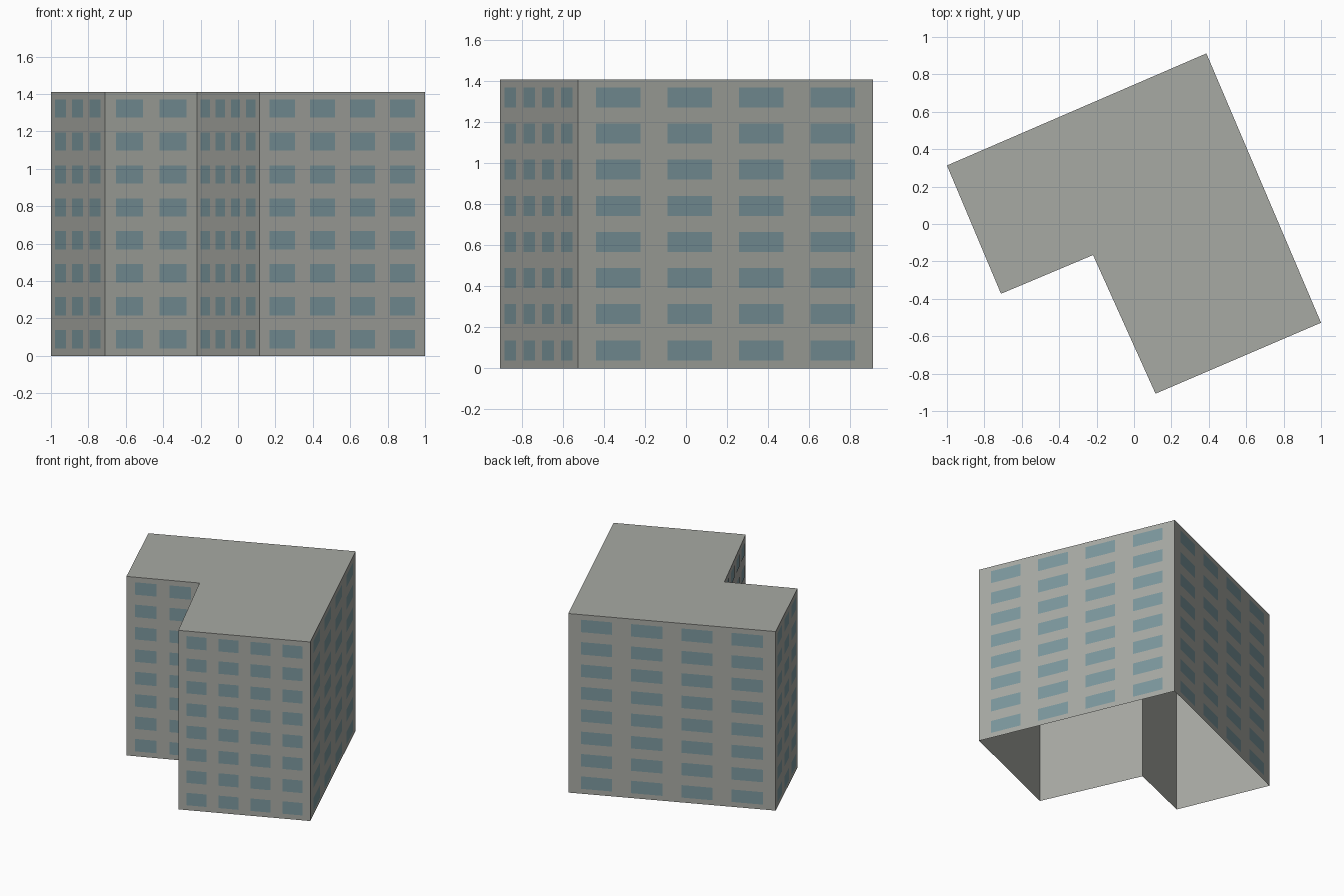
import bpy
import bmesh
from mathutils import Vector

cube = bpy.data.objects.get("Cube")
if cube:
    bpy.data.objects.remove(cube, do_unlink=True)

HEIGHT = 1.41
FLOORS = 8
PROUD = 0.002

# L-shaped plan, counter-clockwise, with the window columns of the wall
# that starts at each corner
PLAN = [
    ("right_end_wall", (-1.0, 0.313), 3),
    ("recessed_front_wall", (-0.711, -0.373), 2),
    ("recess_side_wall", (-0.219, -0.166), 4),
    ("front_wall", (0.115, -0.907), 4),
    ("left_wall", (1.0, -0.528), 4),
    ("back_wall", (0.387, 0.912), 4),
]


def make_material(name, colour):
    mat = bpy.data.materials.new(name)
    mat.use_nodes = True
    mat.diffuse_color = (*colour, 1)
    bsdf = next(n for n in mat.node_tree.nodes if n.type == "BSDF_PRINCIPLED")
    bsdf.inputs["Base Color"].default_value = (*colour, 1)
    bsdf.inputs["Roughness"].default_value = 0.8
    return mat


def make_object(name, bm, mat):
    mesh = bpy.data.meshes.new(name)
    bm.to_mesh(mesh)
    bm.free()
    mesh.materials.append(mat)
    obj = bpy.data.objects.new(name, mesh)
    bpy.context.collection.objects.link(obj)
    return obj


def spans(length, count, gap):
    """Start and end of evenly spaced panes, with a margin of 0.4 pane."""
    pane = length / (count + gap * (count - 1) + 0.8)
    starts = [pane * (0.4 + i * (1 + gap)) for i in range(count)]
    return [(s, s + pane) for s in starts]


concrete = make_material("grey concrete", (0.39, 0.40, 0.37))
glass = make_material("blue grey glass", (0.20, 0.31, 0.34))

# Building shell: walls and roof, open underneath
corners = [Vector((x, y, 0)) for _, (x, y), _ in PLAN]
up = Vector((0, 0, HEIGHT))
bm = bmesh.new()
low = [bm.verts.new(c) for c in corners]
high = [bm.verts.new(c + up) for c in corners]
for i in range(len(PLAN)):
    j = (i + 1) % len(PLAN)
    bm.faces.new((low[i], low[j], high[j], high[i]))
bm.faces.new(high)
make_object("building_shell", bm, concrete)

# Window panes: thin plates in a grid on every wall
for i, (name, _, columns) in enumerate(PLAN):
    start, end = corners[i], corners[(i + 1) % len(PLAN)]
    along = (end - start).normalized()
    outward = along.cross(Vector((0, 0, 1))) * PROUD
    bm = bmesh.new()
    for a, b in spans((end - start).length, columns, 0.6):
        for z0, z1 in spans(HEIGHT, FLOORS, 0.8):
            quad = ((a, z0), (b, z0), (b, z1), (a, z1))
            bm.faces.new([bm.verts.new(start + along * s + outward + Vector((0, 0, z)))
                          for s, z in quad])
    make_object(name + "_windows", bm, glass)
